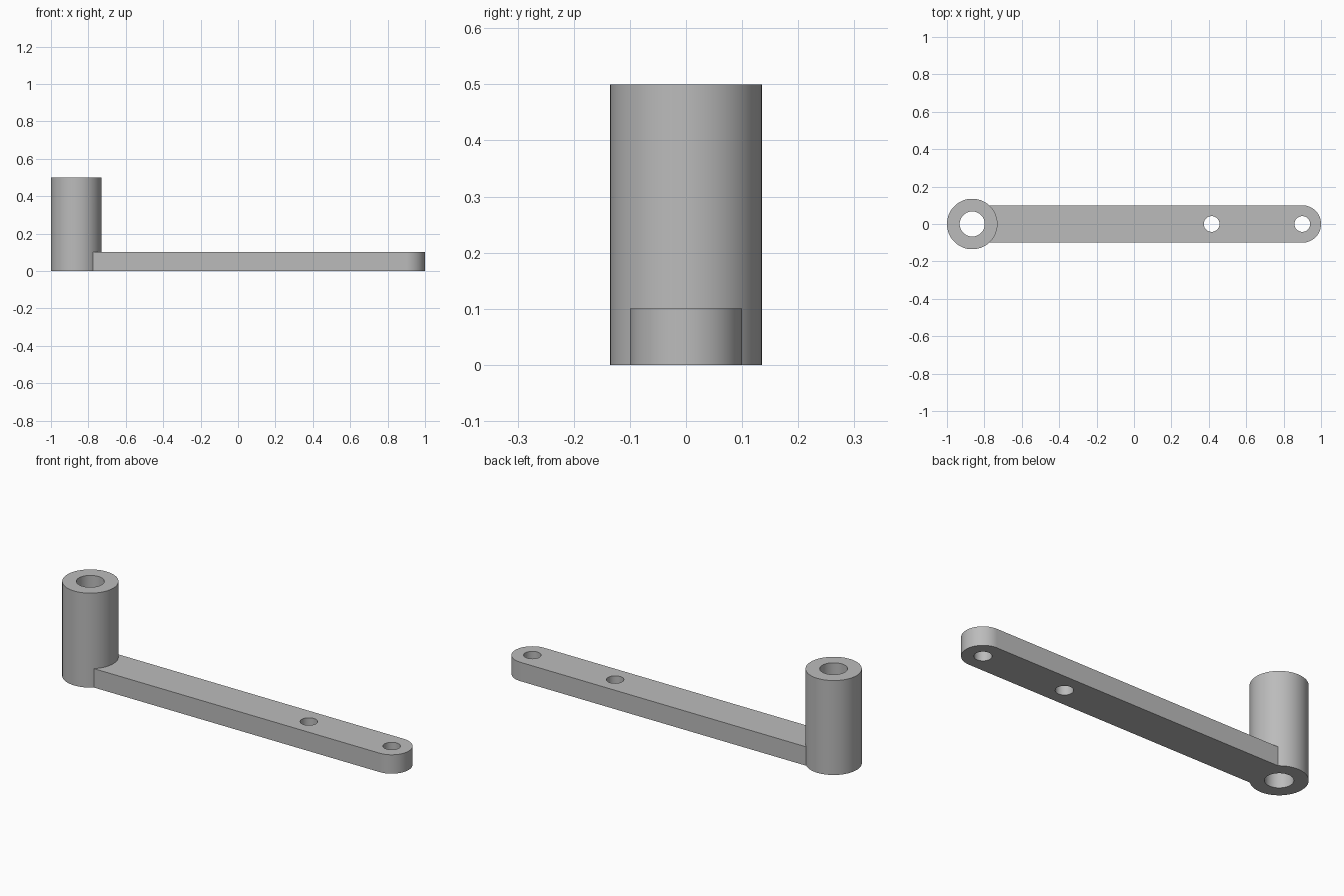
import bpy
import bmesh
from math import cos, sin, pi, radians

cube = bpy.data.objects.get("Cube")
if cube:
    bpy.data.objects.remove(cube, do_unlink=True)

BOSS_X, BOSS_R, BOSS_H, BORE_R = -0.865, 0.135, 0.5, 0.067
TIP_X, ARM_R, ARM_H = 0.9, 0.1, 0.1
PIN_R, PIN_XS = 0.042, (0.415, TIP_X)

metal = bpy.data.materials.new("plain grey")
metal.use_nodes = True
grey = (0.5, 0.5, 0.5, 1)
metal.diffuse_color = grey
metal.node_tree.nodes["Principled BSDF"].inputs["Base Color"].default_value = grey


def arc(x, radius, start, end, steps):
    """Points on an arc centred on the long axis."""
    angles = [start + (end - start) * i / steps for i in range(steps + 1)]
    return [(x + radius * cos(a), radius * sin(a)) for a in angles]


def circle(x, radius, sides=96):
    return arc(x, radius, 0, 2 * pi, sides)[:-1]


def extrude(name, outline, bottom, top):
    """Upright solid made from a flat outline."""
    bm = bmesh.new()
    base = bm.faces.new([bm.verts.new((x, y, bottom)) for x, y in outline])
    lid = bmesh.ops.extrude_face_region(bm, geom=[base])["geom"]
    verts = [v for v in lid if isinstance(v, bmesh.types.BMVert)]
    bmesh.ops.translate(bm, verts=verts, vec=(0, 0, top - bottom))
    bmesh.ops.recalc_face_normals(bm, faces=bm.faces)
    mesh = bpy.data.meshes.new(name)
    bm.to_mesh(mesh)
    bm.free()
    mesh.materials.append(metal)
    obj = bpy.data.objects.new(name, mesh)
    bpy.context.collection.objects.link(obj)
    return obj


def combine(body, other, operation):
    """Apply a boolean and discard the helper."""
    mod = body.modifiers.new(operation.title(), "BOOLEAN")
    mod.operation, mod.solver, mod.object = operation, "EXACT", other
    bpy.context.view_layer.objects.active = body
    bpy.ops.object.modifier_apply(modifier=mod.name)
    bpy.data.objects.remove(other, do_unlink=True)


# Tall round boss joined to a flat arm with a rounded tip
lever = extrude("lever_arm", circle(BOSS_X, BOSS_R), 0, BOSS_H)
outline = [(BOSS_X, ARM_R), (BOSS_X, -ARM_R)] + arc(TIP_X, ARM_R, -pi / 2, pi / 2, 48)
combine(lever, extrude("flat_arm", outline, 0, ARM_H), "UNION")

# Bore through the boss and two pin holes through the arm
holes = [(BOSS_X, BORE_R)] + [(x, PIN_R) for x in PIN_XS]
for x, radius in holes:
    combine(lever, extrude("hole_cutter", circle(x, radius, 64), -0.1, 0.6), "DIFFERENCE")

# Smooth round walls with crisp rims
bpy.ops.object.select_all(action="DESELECT")
lever.select_set(True)
bpy.context.view_layer.objects.active = lever
bpy.ops.object.shade_smooth_by_angle(angle=radians(30))
